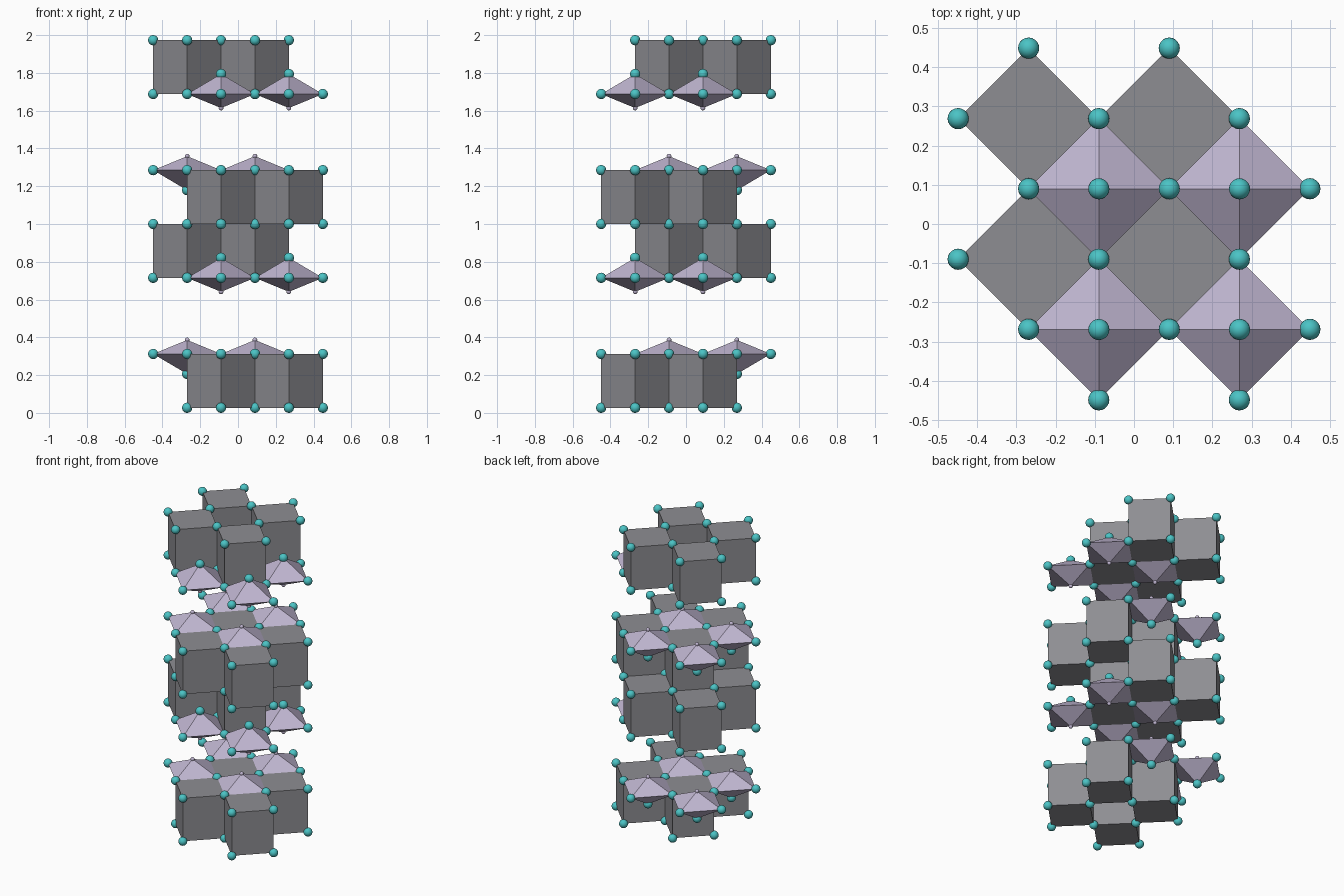
import bpy, bmesh
from mathutils import Matrix

cube = bpy.data.objects.get("Cube")
if cube:
    bpy.data.objects.remove(cube, do_unlink=True)

STEP = 0.1796            # half diagonal of one cell
HEIGHT = 0.285           # height of a block
LONG, SHORT = 0.106, 0.074   # the two tips of a bipyramid
BALL, SMALL = 0.027, 0.0125


def material(name, rgb):
    m = bpy.data.materials.new(name)
    m.use_nodes = True
    m.diffuse_color = (*rgb, 1)
    m.node_tree.nodes["Principled BSDF"].inputs["Base Color"].default_value = (*rgb, 1)
    return m


grey = material("block grey", (0.27, 0.27, 0.29))
lilac = material("pale lilac", (0.53, 0.47, 0.64))
teal = material("teal", (0.07, 0.55, 0.56))


def finish(bm, name, mat, smooth=False):
    bmesh.ops.recalc_face_normals(bm, faces=bm.faces)
    mesh = bpy.data.meshes.new(name)
    bm.to_mesh(mesh)
    bm.free()
    mesh.materials.append(mat)
    for p in mesh.polygons:
        p.use_smooth = smooth
    bpy.context.collection.objects.link(bpy.data.objects.new(name, mesh))


def cone(bm, r_low, r_high, z_low, z_high, x, y, caps):
    bmesh.ops.create_cone(
        bm, cap_ends=caps, segments=4, radius1=r_low, radius2=r_high,
        depth=z_high - z_low,
        matrix=Matrix.Translation((x, y, (z_low + z_high) / 2)))


def balls(name, points, radius, mat):
    bm = bmesh.new()
    for p in sorted(points):
        bmesh.ops.create_uvsphere(bm, u_segments=20, v_segments=12, radius=radius,
                                  matrix=Matrix.Translation(p))
    finish(bm, name, mat, True)


def corners(x, y, z):
    return {tuple(round(c, 3) + 0.0 for c in (x + dx * STEP, y + dy * STEP, z))
            for dx, dy in ((1, 0), (-1, 0), (0, 1), (0, -1))}


# The two interleaved checkerboards of cell centres
left_back = [(x * STEP, y * STEP) for x in (-1.5, 0.5) for y in (1.5, -0.5)]
right_front = [(-x, -y) for x, y in left_back]

joints, tips = set(), set()


def layer(name, z_base, side):
    """side +1: bipyramids at the block tops; -1: at the block bottoms."""
    z_top = z_base + HEIGHT
    cells, gaps = (right_front, left_back) if side > 0 else (left_back, right_front)
    mid = z_top if side > 0 else z_base

    # Square blocks
    bm = bmesh.new()
    for x, y in cells:
        cone(bm, STEP, STEP, z_base, z_top, x, y, True)
        joints.update(corners(x, y, z_base) | corners(x, y, z_top))
    finish(bm, name + "_blocks", grey)

    # Bipyramids in the gaps between blocks
    bm = bmesh.new()
    up, down = (SHORT, LONG) if side > 0 else (LONG, SHORT)
    for x, y in gaps:
        cone(bm, STEP, 0, mid, mid + up, x, y, False)
        cone(bm, 0, STEP, mid - down, mid, x, y, False)
        joints.update(corners(x, y, mid))
        joints.add((x, y, mid - side * LONG))
        tips.add((x, y, mid + side * SHORT))
    bmesh.ops.remove_doubles(bm, verts=bm.verts, dist=0.0005)
    finish(bm, name + "_bipyramids", lilac)


layer("bottom_layer", BALL, 1)
layer("lower_middle_layer", 1 - HEIGHT, -1)
layer("upper_middle_layer", 1, 1)
layer("top_layer", 2 - BALL - HEIGHT, -1)

# Balls on every corner, small beads on the short tips
balls("corner_balls", joints, BALL, teal)
balls("tip_beads", tips, SMALL, lilac)
